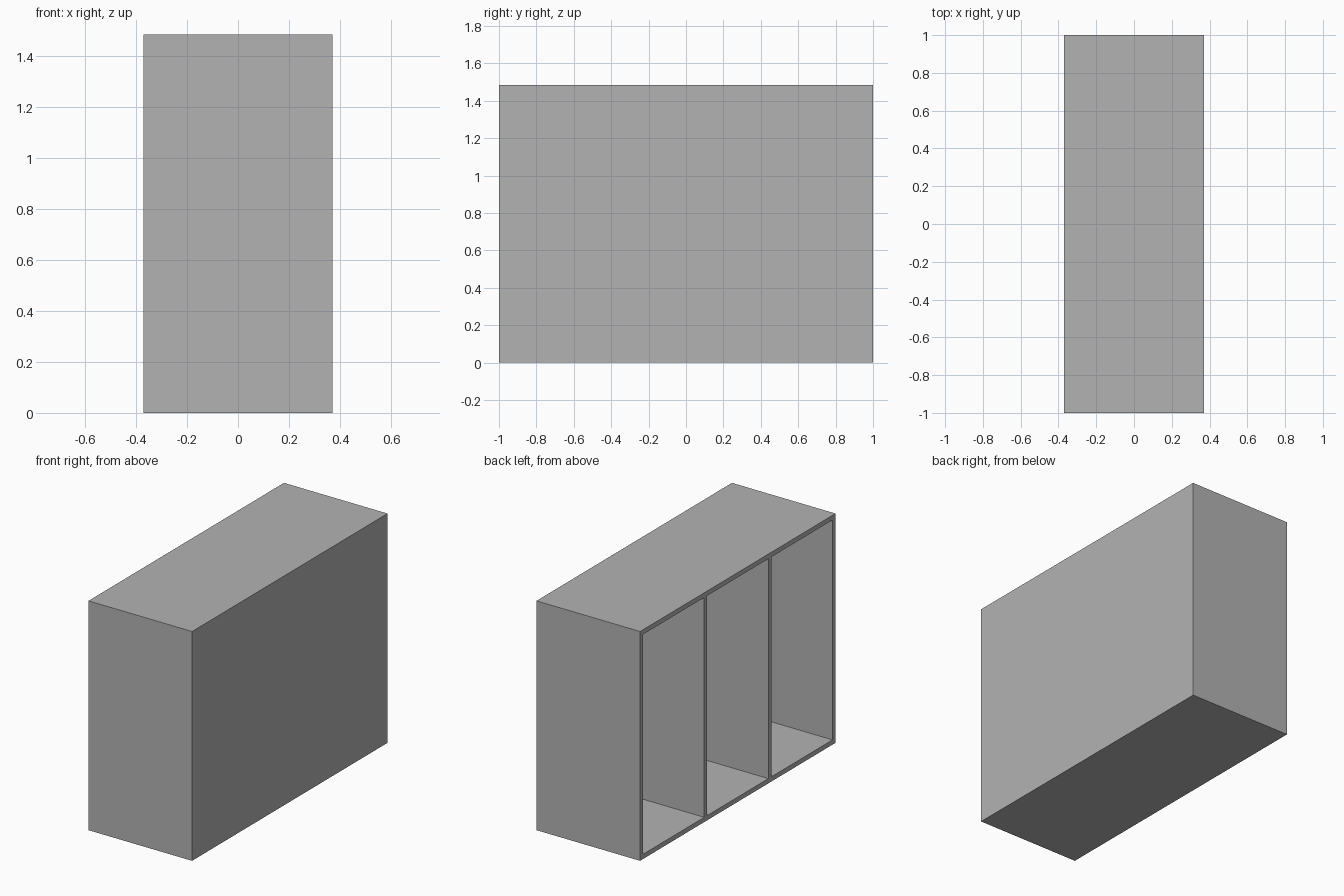
import bpy

cube = bpy.data.objects.get("Cube")
if cube:
    bpy.data.objects.remove(cube, do_unlink=True)

W, D, H, T = 0.742, 2.0, 1.485, 0.031   # depth, length, height, board thickness

grey = bpy.data.materials.new("plain grey")
grey.use_nodes = True
colour = (0.45, 0.45, 0.45, 1)
grey.diffuse_color = colour
grey.node_tree.nodes["Principled BSDF"].inputs["Base Color"].default_value = colour


def board(name, size, centre):
    bpy.ops.mesh.primitive_cube_add(size=1, location=centre)
    obj = bpy.context.object
    obj.name = name
    obj.scale = size
    bpy.ops.object.transform_apply(location=False, rotation=False, scale=True)
    obj.data.materials.append(grey)
    return obj


# Top and bottom boards
board("bottom_board", (W, D, T), (0, 0, T / 2))
board("top_board", (W, D, T), (0, 0, H - T / 2))

# End panels and two dividers, evenly spaced along the length
pitch = (D - T) / 3
for i, name in enumerate(("front_end_panel", "front_divider", "rear_divider", "rear_end_panel")):
    board(name, (W, T, H - 2 * T), (0, -D / 2 + T / 2 + i * pitch, H / 2))

# Closed panel behind the three compartments
for i in range(3):
    y = -D / 2 + T / 2 + (i + 0.5) * pitch
    board("compartment_back", (T, pitch - T, H - 2 * T), (W / 2 - T / 2, y, H / 2))
